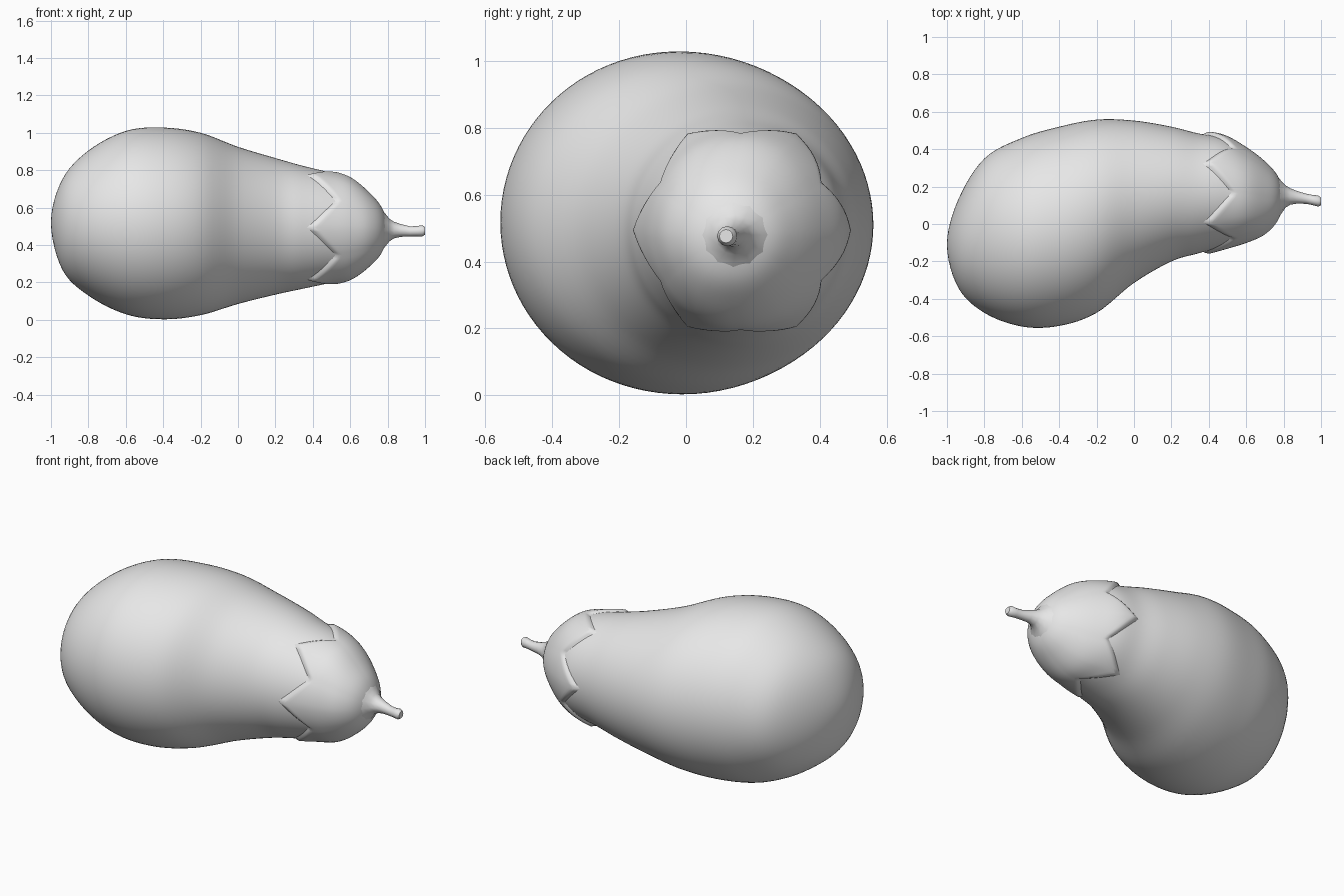
import bpy, bmesh, math
from mathutils import Vector

if "Cube" in bpy.data.objects:
    bpy.data.objects.remove(bpy.data.objects["Cube"])

grey = bpy.data.materials.new("plain grey")
grey.diffuse_color = (0.8, 0.8, 0.8, 1)
grey.use_nodes = True
grey.node_tree.nodes["Principled BSDF"].inputs["Base Color"].default_value = grey.diffuse_color

# Fruit cross-sections: x, y low, y high, z low, z high
SECTIONS = [Vector(s) for s in (
    (-1.0, -0.11, -0.11, 0.52, 0.52),
    (-0.94, -0.34, 0.13, 0.27, 0.75),
    (-0.80, -0.475, 0.35, 0.13, 0.905),
    (-0.60, -0.548, 0.46, 0.03, 1.01),
    (-0.40, -0.545, 0.52, 0.003, 1.028),
    (-0.20, -0.475, 0.558, 0.025, 1.0),
    (0.0, -0.315, 0.553, 0.085, 0.925),
    (0.20, -0.20, 0.52, 0.135, 0.865),
    (0.34, -0.158, 0.485, 0.165, 0.825),
    (0.48, -0.12, 0.46, 0.195, 0.79),
    (0.60, -0.085, 0.395, 0.225, 0.75),
    (0.70, -0.04, 0.32, 0.295, 0.67),
    (0.77, 0.035, 0.24, 0.375, 0.585),
    (0.80, 0.14, 0.14, 0.48, 0.48))]
LAST = len(SECTIONS) - 1
TIP = 8  # section where the calyx lobes end


def flipped(s):
    """Section on the far side of a pole, so the ends round off."""
    return Vector((s[0], s[2], s[1], s[4], s[3]))


PADDED = [flipped(SECTIONS[1])] + SECTIONS + [flipped(SECTIONS[-2])]


def section(t):
    """Smooth section at fractional index t."""
    i = min(int(t), LAST - 1)
    f = t - i
    a, b, c, d = PADDED[i:i + 4]
    return 0.5 * (2 * b + (c - a) * f + (2 * a - 5 * b + 4 * c - d) * f ** 2
                  + (3 * b - a - 3 * c + d) * f ** 3)


def surface(t, ang, lift=0.0):
    x, y0, y1, z0, z1 = section(t)
    return Vector((x, (y0 + y1) / 2 + ((y1 - y0) / 2 + lift) * math.cos(ang),
                   (z0 + z1) / 2 + ((z1 - z0) / 2 + lift) * math.sin(ang)))


def loft(name, rings, cap_start=False, cap_end=False, angle=180):
    """Skin rings that run along +x, closing either end if asked."""
    bm = bmesh.new()
    rows = [[bm.verts.new(p) for p in r] for r in rings]
    for a, b in zip(rows, rows[1:]):
        n = len(a)
        for k in range(n):
            bm.faces.new((a[k], a[(k + 1) % n], b[(k + 1) % n], b[k]))
    if cap_start:
        bm.faces.new(rows[0][::-1])
    if cap_end:
        bm.faces.new(rows[-1])
    # faces run outward: check the first side face against the ring centre
    bm.normal_update()
    mid = len(rows) // 2
    face = bm.faces[:][mid * len(rows[0])] if mid < len(rows) - 1 else bm.faces[:][0]
    centre = sum((v.co for v in rows[mid]), Vector()) / len(rows[mid])
    if face.normal.dot(face.calc_center_median() - centre) < 0:
        bmesh.ops.reverse_faces(bm, faces=bm.faces[:])
    mesh = bpy.data.meshes.new(name)
    bm.to_mesh(mesh)
    bm.free()
    mesh.materials.append(grey)
    ob = bpy.data.objects.new(name, mesh)
    bpy.context.collection.objects.link(ob)
    bpy.ops.object.select_all(action='DESELECT')
    ob.select_set(True)
    bpy.context.view_layer.objects.active = ob
    bpy.ops.object.shade_smooth_by_angle(angle=math.radians(angle))
    return ob


# Fruit body
N = 96
angles = [2 * math.pi * k / N for k in range(N)]
steps = LAST * 6
ts = [0.01] + [LAST * k / steps for k in range(1, steps)] + [LAST - 0.01]
loft("fruit_body", [[surface(t, a) for a in angles] for t in ts], True, True)


# Calyx with six pointed lobes hugging the fruit
def calyx_point(u, ang):
    lobe = math.pi / 3
    d = abs((ang + lobe / 2) % lobe - lobe / 2) / (lobe / 2)  # 0 tip, 1 valley
    edge = TIP + 0.08 + 1.1 * d ** 0.9
    t = edge + (LAST - 0.12 - edge) * u
    rise = min((t - edge) / 0.4, 1)
    rise = rise * rise * (3 - 2 * rise)
    return surface(t, ang, -0.006 + rise * (0.019 + 0.006 * (1 - d) * (1 - u)))


loft("calyx", [[calyx_point((k / 30) ** 1.3, a) for a in angles]
               for k in range(31)])

# Stem with flared base: x, y, z, radius
STEM = [(0.765, 0.14, 0.48, 0.115), (0.79, 0.143, 0.48, 0.085),
        (0.81, 0.147, 0.48, 0.06), (0.835, 0.147, 0.48, 0.044),
        (0.87, 0.143, 0.478, 0.034), (0.92, 0.135, 0.473, 0.027),
        (0.955, 0.128, 0.474, 0.027), (0.985, 0.123, 0.476, 0.03),
        (1.0, 0.12, 0.476, 0.02)]
loft("stem", [[Vector((x, y + r * math.cos(a), z + r * math.sin(a)))
               for a in angles[::8]] for x, y, z, r in STEM], False, True, 50)
